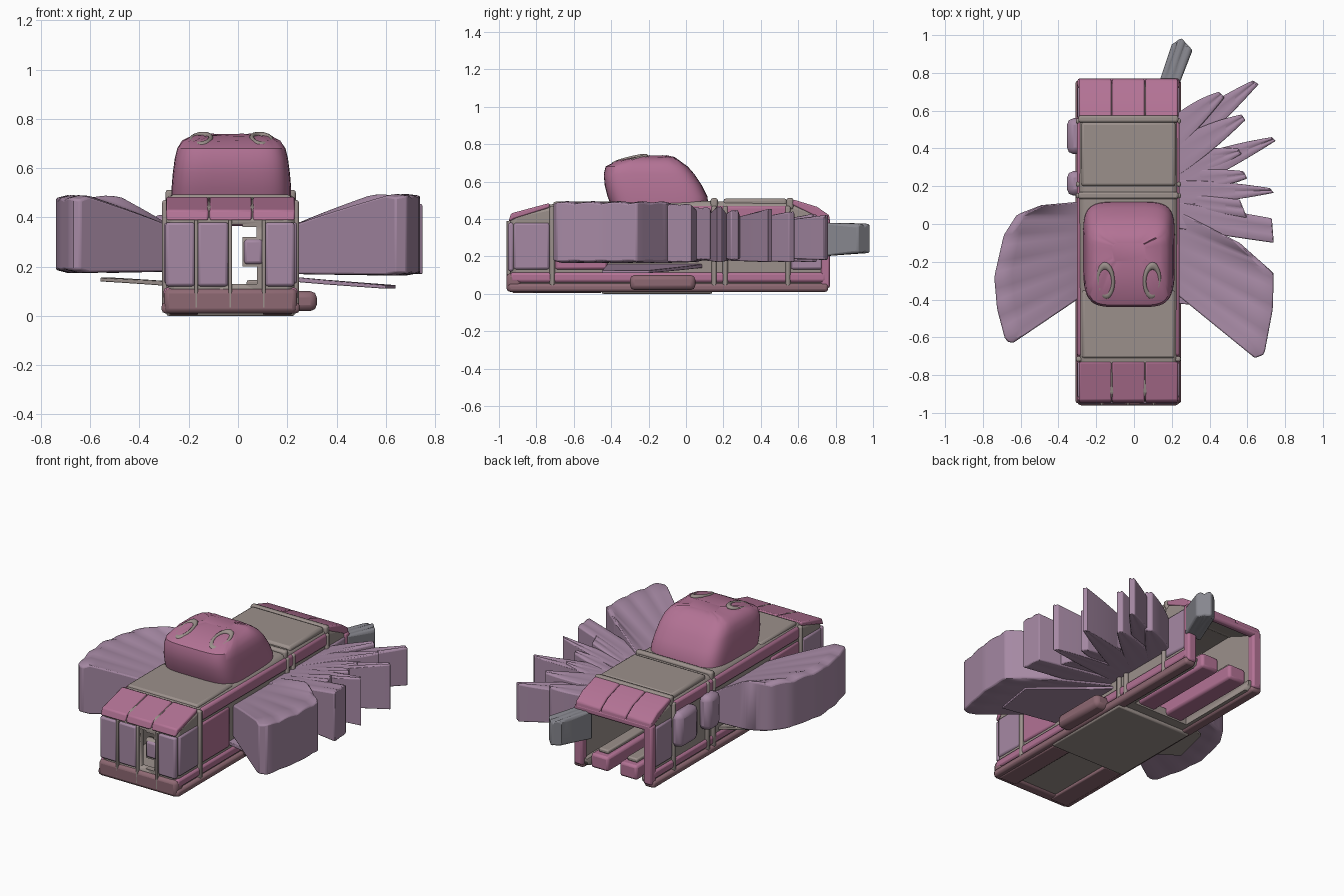
import bpy, bmesh, math, random
from mathutils import Vector

if "Cube" in bpy.data.objects:
    bpy.data.objects.remove(bpy.data.objects["Cube"])
random.seed(4)

def mat(name, c):
    m = bpy.data.materials.new(name)
    m.diffuse_color = (*c, 1)
    m.use_nodes = True
    m.node_tree.nodes["Principled BSDF"].inputs["Base Color"].default_value = m.diffuse_color
    return m
PINK = mat("pink", (0.45, 0.17, 0.30))
DARK = mat("dark_pink", (0.27, 0.14, 0.17))
LILAC = mat("lilac", (0.38, 0.25, 0.37))
TAUPE = mat("taupe", (0.33, 0.28, 0.26))
GREY = mat("grey", (0.24, 0.24, 0.27))
CX = -0.03                                   # body centre line

def finish(name, bm, m, bevel=0.0, seg=2):
    bmesh.ops.recalc_face_normals(bm, faces=bm.faces)
    me = bpy.data.meshes.new(name)
    bm.to_mesh(me)
    bm.free()
    o = bpy.data.objects.new(name, me)
    bpy.context.collection.objects.link(o)
    if m:
        me.materials.append(m)
    if bevel:
        b = o.modifiers.new("bevel", "BEVEL")
        b.width, b.segments, b.limit_method = bevel, seg, "ANGLE"
        b.angle_limit = math.radians(40)
    bpy.ops.object.select_all(action="DESELECT")
    o.select_set(True)
    bpy.context.view_layer.objects.active = o
    bpy.ops.object.shade_smooth_by_angle(angle=math.radians(35))
    return o

def prism(name, prof, x0, x1, m, bevel=0.0):
    """Extrude a (y, z) side profile across x."""
    bm = bmesh.new()
    a = [bm.verts.new((x0, y, z)) for y, z in prof]
    b = [bm.verts.new((x1, y, z)) for y, z in prof]
    n = len(prof)
    bm.faces.new(a)
    bm.faces.new(b[::-1])
    for i in range(n):
        bm.faces.new((a[i], a[(i + 1) % n], b[(i + 1) % n], b[i]))
    return finish(name, bm, m, bevel)

def box(name, x, y, z, m, bevel=0.01):
    return prism(name, [(y[0], z[0]), (y[1], z[0]), (y[1], z[1]), (y[0], z[1])], x[0], x[1], m, bevel)

def apply_mods(o):
    bpy.context.view_layer.objects.active = o
    for md in list(o.modifiers):
        if md.type != "NODES":
            bpy.ops.object.modifier_apply(modifier=md.name)

def cut(o, cutter):
    md = o.modifiers.new("cut", "BOOLEAN")
    md.operation, md.object, md.solver = "DIFFERENCE", cutter, "EXACT"
    apply_mods(o)
    bpy.data.objects.remove(cutter)

def along(pts, t):
    """Point at fraction t of a polyline."""
    v = [Vector(p) for p in pts]
    lens = [(q - p).length for p, q in zip(v, v[1:])]
    d = t * sum(lens)
    for p, q, l in zip(v, v[1:], lens):
        if d <= l:
            return p.lerp(q, d / l)
        d -= l
    return v[-1]

def wing(name, root, tip, zr, zt, ripple=0.0, ridges=5, n=30, k=10, m=LILAC, bevel=0.012, fat=1.0, soft=0.0):
    """Thick slab lofted from a root line to a tip line, thicker outward, with fanned ridges."""
    bm = bmesh.new()
    ca, cb = along(root, 0.5), along(tip, 0.5)
    grids = []
    for side in (0, 1):
        g = []
        for i in range(n + 1):
            a, b = along(root, i / n) - ca, along(tip, i / n) - cb
            row = []
            for j in range(k + 1):
                t = j / k
                p = ca.lerp(cb, t) + a.lerp(b, t ** fat)
                z = zr[side] + (zt[side] - zr[side]) * t ** 0.9
                r = ripple * t * (abs(math.sin(math.pi * ridges * i / n)) - 0.6)
                z += r if side else -0.4 * r
                if j == k:                   # softened outer edge
                    z += -soft if side else soft * 0.5
                row.append(bm.verts.new((p.x, p.y, z)))
            g.append(row)
        grids.append(g)
    lo, hi = grids
    for g in grids:
        for i in range(n):
            for j in range(k):
                bm.faces.new((g[i][j], g[i + 1][j], g[i + 1][j + 1], g[i][j + 1]))
    for i in range(n):
        for j in (0, k):
            bm.faces.new((lo[i][j], lo[i + 1][j], hi[i + 1][j], hi[i][j]))
    for j in range(k):
        for i in (0, n):
            bm.faces.new((lo[i][j], lo[i][j + 1], hi[i][j + 1], hi[i][j]))
    return finish(name, bm, m, bevel)

# hollow body shell, open at the rear, slotted at the front
body = prism("body_shell", [(-0.94, 0.02), (0.75, 0.02), (0.76, 0.40), (0.70, 0.45), (0.56, 0.49), (0.1, 0.495),
                            (-0.71, 0.48), (-0.92, 0.435), (-0.94, 0.39)], CX - 0.26, CX + 0.26, TAUPE, 0.03)
apply_mods(body)
cut(body, prism("cavity", [(-0.90, 0.07), (0.9, 0.07), (0.9, 0.37), (0.74, 0.375), (0.55, 0.455),
                           (-0.70, 0.44), (-0.90, 0.39)], CX - 0.22, CX + 0.22, None))
cut(body, box("rear_floor_cut", (CX - 0.19, CX + 0.19), (0.2, 0.9), (-0.1, 0.2), None, 0))
for x, z in (((-0.025, 0.018), (0.13, 0.37)), ((0.0, 0.075), (0.32, 0.36)), ((0.0, 0.078), (0.13, 0.2))):
    cut(body, box("front_cut", x, (-1.0, -0.85), z, None, 0))

# sloped end caps with seams between three panels
for i in range(3):
    x0 = CX - 0.262 + i * 0.176
    prism(f"front_slope_{i}", [(-0.95, 0.385), (-0.935, 0.43), (-0.73, 0.485), (-0.73, 0.46), (-0.92, 0.40)],
          x0, x0 + 0.172, PINK, 0.008)
    prism(f"rear_slope_{i}", [(0.77, 0.385), (0.765, 0.42), (0.70, 0.465), (0.57, 0.505), (0.56, 0.48), (0.75, 0.385)],
          x0, x0 + 0.172, PINK, 0.008)

# roof panels and cross ribs
box("front_roof", (CX - 0.245, CX + 0.245), (-0.71, -0.35), (0.46, 0.492), TAUPE, 0.012)
box("rear_roof", (CX - 0.25, CX + 0.25), (0.2, 0.54), (0.46, 0.51), TAUPE, 0.015)
for i, y in enumerate((0.15, 0.555)):
    box(f"roof_rib_{i}", (CX - 0.265, CX + 0.265), (y - 0.018, y + 0.02), (0.45, 0.512), TAUPE, 0.012)

# front panels, strips and bumper
for i, (x, z) in enumerate((((-0.295, -0.175), (0.12, 0.38)), ((-0.165, -0.04), (0.12, 0.38)),
                            ((0.11, 0.23), (0.12, 0.38)), ((0.025, 0.10), (0.21, 0.31)))):
    box(f"front_panel_{i}", x, (-0.952, -0.92), z, LILAC, 0.012)
for i, (x, z) in enumerate(((-0.17, 0.39), (-0.032, 0.39), (0.105, 0.39))):
    box(f"front_strip_{i}", (x - 0.007, x + 0.007), (-0.96, -0.92), (0.03, z), TAUPE, 0.004)
box("front_bumper", (-0.30, 0.24), (-0.96, -0.88), (0.01, 0.11), DARK, 0.02)

# side walls, mirrored about the body centre
for s, tag in ((-1, "left"), (1, "right")):
    def X(a, b):
        return tuple(sorted((CX + s * a, CX + s * b)))
    box(f"{tag}_lower_sill", X(0.21, 0.28), (-0.95, 0.76), (0.01, 0.055), DARK, 0.015)
    box(f"{tag}_upper_sill", X(0.23, 0.272), (-0.94, 0.75), (0.06, 0.115), PINK, 0.015)
    for i, y in enumerate(((-0.92, -0.73), (-0.70, -0.42), (0.56, 0.73))):
        box(f"{tag}_side_panel_{i}", X(0.24, 0.27), y, (0.13, 0.38), PINK if i == 1 else LILAC, 0.012)
    for i, y in enumerate((-0.715, 0.15, 0.21, 0.545)):
        box(f"{tag}_side_rib_{i}", X(0.24, 0.278), (y - 0.014, y + 0.014), (0.03, 0.47), TAUPE, 0.01)
    box(f"{tag}_top_rail", X(0.235, 0.272), (-0.7, 0.56), (0.395, 0.47), PINK, 0.015)
    box(f"{tag}_rear_post", X(0.21, 0.27), (0.72, 0.77), (0.03, 0.40), PINK, 0.012)
box("rear_lintel", (CX - 0.26, CX + 0.26), (0.73, 0.77), (0.365, 0.405), PINK, 0.012)
box("right_foot", (0.20, 0.32), (-0.30, 0.05), (0.02, 0.10), DARK, 0.025)

# beams in the rear bay and underside plates
for i, x in enumerate((-0.13, 0.07)):
    box(f"rear_beam_{i}", (x - 0.06, x + 0.06), (0.12, 0.76), (0.03, 0.12), PINK, 0.015)
    box(f"beam_cap_{i}", (x - 0.035, x + 0.035), (0.2, 0.72), (0.12, 0.145), TAUPE, 0.008)
box("belly_plate", (-0.29, 0.23), (-0.45, 0.14), (0.0, 0.03), TAUPE, 0.008)
for i, x in enumerate((-0.22, 0.16)):
    box(f"belly_rail_{i}", (x - 0.06, x + 0.06), (-0.93, -0.45), (0.004, 0.03), DARK, 0.008)

# cabin: stacked rounded outlines (z, y0, y1, half width)
bm = bmesh.new()
layers = ((0.47, -0.40, 0.12, 0.243), (0.52, -0.42, 0.115, 0.243), (0.58, -0.435, 0.085, 0.238),
          (0.64, -0.44, 0.045, 0.23), (0.68, -0.43, 0.01, 0.22), (0.71, -0.37, -0.03, 0.20),
          (0.73, -0.27, -0.06, 0.165), (0.738, -0.20, -0.10, 0.09))
rings, N = [], 48
for z, y0, y1, w in layers:
    ring = []
    for i in range(N):
        a = 2 * math.pi * (i + 0.5) / N
        c, s = math.cos(a), math.sin(a)
        px = math.copysign(abs(c) ** 0.4, c) * w
        py = math.copysign(abs(s) ** 0.4, s) * (y1 - y0) / 2
        jit = random.uniform(-0.003, 0.003) if z > 0.69 else 0
        ring.append(bm.verts.new((CX + 0.003 + px, (y0 + y1) / 2 + py, z + jit)))
    rings.append(ring)
for a, b in zip(rings, rings[1:]):
    for i in range(N):
        bm.faces.new((a[i], a[(i + 1) % N], b[(i + 1) % N], b[i]))
bm.faces.new(rings[-1])
finish("cabin", bm, PINK)

# oval rims on the cabin front
for i, x in enumerate((-0.15, 0.095)):
    bpy.ops.mesh.primitive_torus_add(location=(x, -0.30, 0.715), rotation=(math.radians(14), 0, 0),
                                     major_radius=0.05, minor_radius=0.013, major_segments=28, minor_segments=8)
    o = bpy.context.object
    o.name, o.scale = f"oval_rim_{i}", (0.8, 1.6, 1.0)
    o.rotation_euler.y = math.radians(-9 if i == 0 else 9)
    o.data.materials.append(TAUPE)
    bpy.ops.object.shade_smooth()

# broad wings
wing("left_wing", [(-0.27, 0.12), (-0.27, -0.38)],
     [(-0.49, 0.10), (-0.62, 0.05), (-0.69, -0.06), (-0.74, -0.28), (-0.725, -0.45), (-0.68, -0.62), (-0.64, -0.63)],
     (0.18, 0.36), (0.175, 0.50), 0.009, 6, soft=0.025)
wing("right_wing", [(0.21, 0.08), (0.21, -0.36)],
     [(0.56, -0.10), (0.74, -0.26), (0.735, -0.45), (0.69, -0.69), (0.64, -0.71)],
     (0.17, 0.36), (0.165, 0.505), 0.009, 5, soft=0.02)

# fanned blades on the right: root y range, two tip points
blades = [((-0.02, 0.12), (0.74, -0.10), (0.73, 0.03)), ((0.09, 0.17), (0.60, 0.03), (0.56, 0.13)),
          ((0.10, 0.23), (0.74, 0.165), (0.72, 0.19)), ((0.14, 0.28), (0.60, 0.24), (0.58, 0.28)),
          ((0.15, 0.32), (0.75, 0.44), (0.73, 0.46)), ((0.20, 0.37), (0.57, 0.37), (0.55, 0.40)),
          ((0.24, 0.44), (0.59, 0.55), (0.57, 0.58)), ((0.30, 0.50), (0.66, 0.74), (0.63, 0.76)),
          ((0.38, 0.57), (0.48, 0.67), (0.45, 0.70))]
for i, ((y0, y1), a, b) in enumerate(blades):
    d = 0.012 * (i % 2)
    wing(f"right_blade_{i}", [(0.21, y0), (0.21, y1)], [a, b], (0.18 + d, 0.37 - d),
         (0.17 + d, 0.48 - d - 0.007 * i), 0.008, 2, n=6, k=8, bevel=0.006, fat=1.8)

# thin shards under the wings
wing("left_under_plate", [(-0.27, 0.1), (-0.27, -0.4)], [(-0.50, 0.0), (-0.56, -0.25)],
     (0.12, 0.14), (0.14, 0.155), n=4, k=3, m=TAUPE, bevel=0.003)
wing("right_under_plate", [(0.21, 0.1), (0.21, -0.42)], [(0.64, -0.2), (0.60, -0.45)],
     (0.14, 0.16), (0.11, 0.125), n=4, k=3, m=LILAC, bevel=0.003)

# left side fins and grey tail
for i, y in enumerate(((0.15, 0.28), (0.37, 0.56))):
    box(f"left_fin_{i}", (-0.355, -0.27), y, (0.19, 0.41), LILAC, 0.035)
wing("tail", [(0.13, 0.74), (0.24, 0.74)], [(0.20, 0.95), (0.25, 0.985), (0.31, 0.92)],
     (0.20, 0.38), (0.22, 0.37), 0.015, 3, n=12, k=6, m=GREY)
